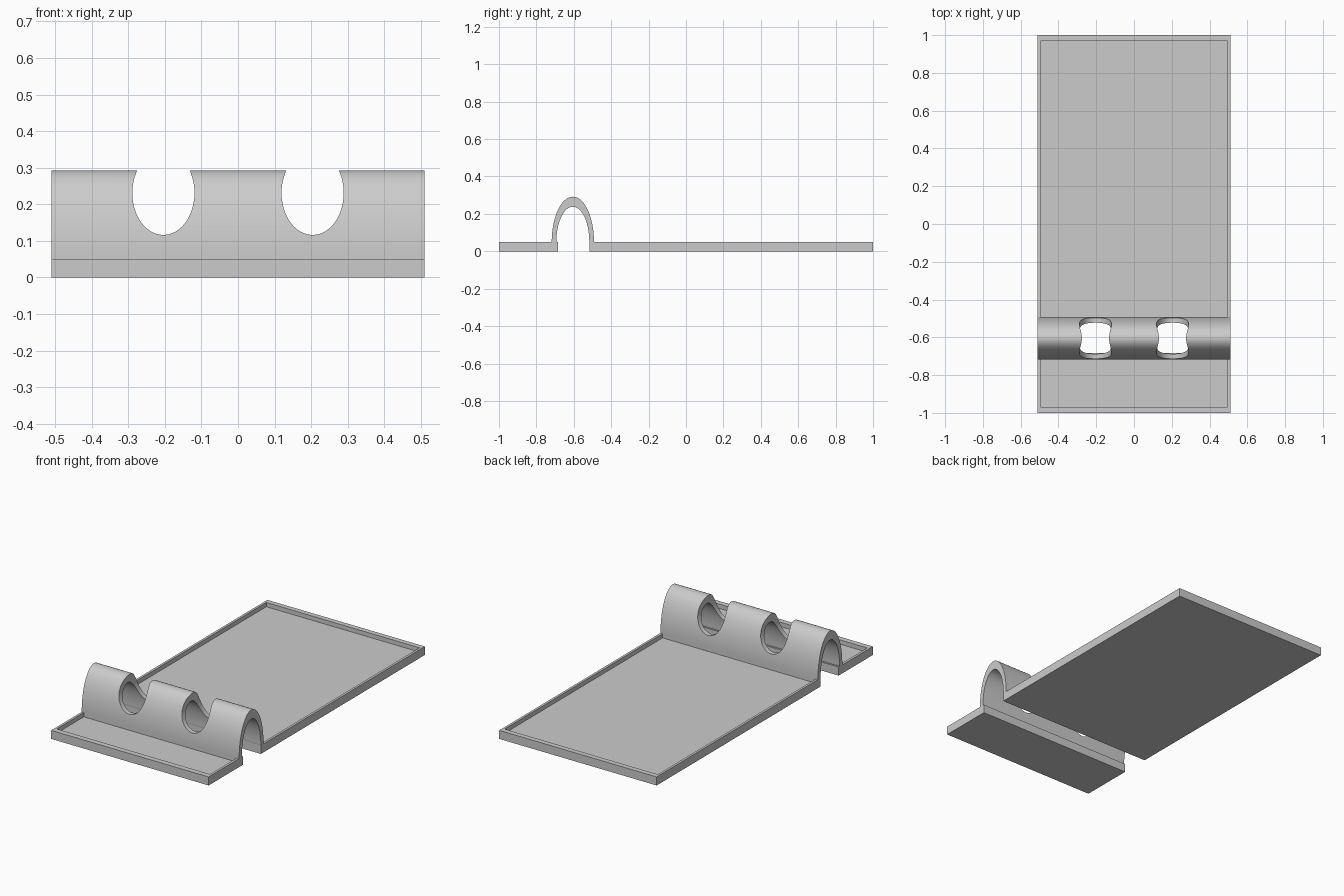
import bpy, bmesh, math

if "Cube" in bpy.data.objects:
    bpy.data.objects.remove(bpy.data.objects["Cube"])

grey = bpy.data.materials.new("light grey")
grey.use_nodes = True
colour = (0.6, 0.6, 0.6, 1)
grey.diffuse_color = colour
grey.node_tree.nodes["Principled BSDF"].inputs["Base Color"].default_value = colour

HALF_X = 0.51
RIM_Z = 0.05
FLOOR_Z = 0.025
ARCH_Y = -0.605
OUTER_R, INNER_R = 0.113, 0.088
STRETCH = 2.14


def prism(name, outline, axis, start, end):
    """Extrude a closed outline along x, y or z; the outline uses the other two axes in order."""
    def point(p, d):
        p = list(p)
        p.insert("xyz".index(axis), d)
        return p
    bm = bmesh.new()
    base = bm.faces.new([bm.verts.new(point(p, start)) for p in outline])
    side = bmesh.ops.extrude_face_region(bm, geom=[base])["geom"]
    for v in side:
        if isinstance(v, bmesh.types.BMVert):
            v.co["xyz".index(axis)] = end
    bmesh.ops.recalc_face_normals(bm, faces=bm.faces)
    mesh = bpy.data.meshes.new(name)
    bm.to_mesh(mesh)
    bm.free()
    mesh.materials.append(grey)
    obj = bpy.data.objects.new(name, mesh)
    bpy.context.collection.objects.link(obj)
    return obj


def box(name, x, y0, y1, z0, z1):
    return prism(name, [(-x, y0), (x, y0), (x, y1), (-x, y1)], "z", z0, z1)


def ellipse(cx, cz, rx, rz, count, sweep):
    return [(cx + rx * math.cos(sweep * i / count), cz + rz * math.sin(sweep * i / count))
            for i in range(count + 1)]


def activate(obj):
    bpy.ops.object.select_all(action="DESELECT")
    obj.select_set(True)
    bpy.context.view_layer.objects.active = obj


def cut(obj, cutter):
    cutter.hide_render = True
    mod = obj.modifiers.new("cut", "BOOLEAN")
    mod.operation = "DIFFERENCE"
    mod.solver = "EXACT"
    mod.object = cutter
    activate(obj)
    bpy.ops.object.modifier_apply(modifier=mod.name)
    bpy.data.objects.remove(cutter)


# Tray in two halves, each with a shallow recess that runs under the arch foot
front_tray = box("front_tray", HALF_X, -1.0, -0.684, 0, RIM_Z)
cut(front_tray, box("front_recess", 0.496, -0.968, -0.70, FLOOR_Z, 0.1))
back_tray = box("back_tray", HALF_X, -0.517, 1.0, 0, RIM_Z)
cut(back_tray, box("back_recess", 0.496, -0.505, 0.97, FLOOR_Z, 0.1))

# Tall arch bridging the gap, with feet sunk into the recesses
outer = ellipse(ARCH_Y, RIM_Z, OUTER_R, OUTER_R * STRETCH, 48, math.pi)
inner = ellipse(ARCH_Y, RIM_Z, INNER_R, INNER_R * STRETCH, 48, math.pi)[::-1]
foot_z = FLOOR_Z - 0.005
left_foot = [(ARCH_Y - OUTER_R, foot_z), (ARCH_Y - 0.10, foot_z)]
right_foot = [(ARCH_Y + 0.10, foot_z), (ARCH_Y + OUTER_R, foot_z)]
arch = prism("arch", outer + left_foot + inner + right_foot, "x", -HALF_X, HALF_X)

# Two round openings through the arch, broken out at the top
for side in (-1, 1):
    hole = ellipse(side * 0.204, 0.231, 0.085, 0.115, 48, 2 * math.pi)[:-1]
    cut(arch, prism("hole_cutter", hole, "y", -0.9, -0.3))

activate(arch)
bpy.ops.object.shade_smooth_by_angle(angle=math.radians(30))
